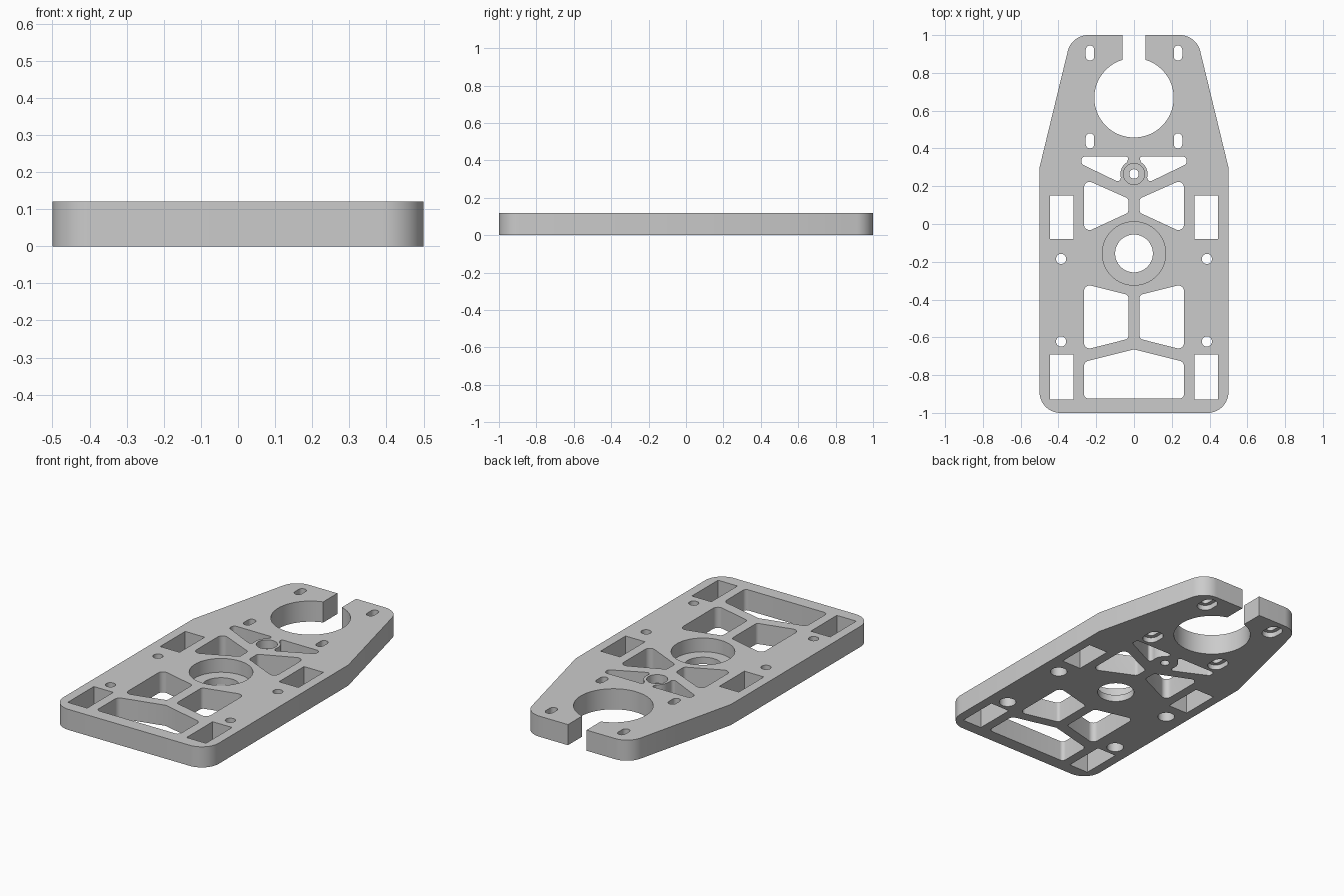
import bpy, bmesh
from math import sin, cos, pi, radians, tan
from mathutils import Vector

cube = bpy.data.objects.get("Cube")
if cube:
    bpy.data.objects.remove(cube, do_unlink=True)

T = 0.12  # plate thickness

grey = bpy.data.materials.new("plain grey")
grey.use_nodes = True
grey.diffuse_color = (0.6, 0.6, 0.6, 1)
grey.node_tree.nodes["Principled BSDF"].inputs["Base Color"].default_value = (0.6, 0.6, 0.6, 1)


def arc(cx, cy, r, a0, a1, n):
    angles = [radians(a0 + (a1 - a0) * i / n) for i in range(n + 1)]
    return [(cx + r * cos(a), cy + r * sin(a)) for a in angles]


def circle(cx, cy, r, n=64):
    return arc(cx, cy, r, 0, 360, n)[:-1]


def oblong(cx, cy, width, length):
    r, h = width / 2, (length - width) / 2
    return arc(cx, cy + h, r, 0, 180, 16) + arc(cx, cy - h, r, 180, 360, 16)


def rounded(corners, default=0.03, n=8):
    """Round each (x, y[, radius]) corner of a polygon."""
    out = []
    for i, c in enumerate(corners):
        r = c[2] if len(c) > 2 else default
        p = Vector(c[:2])
        if r == 0:
            out.append(tuple(p))
            continue
        u = (Vector(corners[i - 1][:2]) - p).normalized()
        v = (Vector(corners[(i + 1) % len(corners)][:2]) - p).normalized()
        half = u.angle(v) / 2
        centre = p + (u + v).normalized() * (r / sin(half))
        start = p + u * (r / tan(half)) - centre
        end = p + v * (r / tan(half)) - centre
        sweep = pi - 2 * half
        for k in range(n + 1):
            t = k / n
            q = (start * sin((1 - t) * sweep) + end * sin(t * sweep)) / sin(sweep)
            out.append(tuple(centre + q))
    return out


def mirrored(profile):
    return [(-x, y) for x, y in reversed(profile)]


def prism(bm, profile, z0, z1):
    low = [bm.verts.new((x, y, z0)) for x, y in profile]
    high = [bm.verts.new((x, y, z1)) for x, y in profile]
    bm.faces.new(low[::-1])
    bm.faces.new(high)
    for i in range(len(low)):
        bm.faces.new((low[i - 1], low[i], high[i], high[i - 1]))


def make_object(name, prisms):
    bm = bmesh.new()
    for profile, z0, z1 in prisms:
        prism(bm, profile, z0, z1)
    bmesh.ops.recalc_face_normals(bm, faces=bm.faces[:])
    mesh = bpy.data.meshes.new(name)
    bm.to_mesh(mesh)
    bm.free()
    mesh.materials.append(grey)
    obj = bpy.data.objects.new(name, mesh)
    bpy.context.collection.objects.link(obj)
    return obj


# Plate outline: straight sides, tapered towards the back
half = [(0.5, -1, 0.11), (0.5, 0.3, 0), (0.33, 1, 0.11)]
outline = rounded(half + [(-x, y, r) for x, y, r in reversed(half)], n=14)
plate = make_object("mounting_plate", [(outline, 0, T)])

# Openings on one side, repeated on the other
boss_y = 0.265
boss_edge = [(x, y, 0) for x, y in arc(0, boss_y, 0.072, 195, 122, 8)]
side = [
    rounded([(-0.278, 0.357, 0.02), (-0.278, 0.317, 0.02), (-0.075, 0.219, 0.016)]
            + boss_edge + [(-0.025, 0.357, 0.012)]),
    rounded([(-0.265, 0.239), (-0.265, -0.049), (-0.03, 0.06, 0.02), (-0.03, 0.135, 0.02)]),
    rounded([(-0.265, -0.317), (-0.265, -0.667), (-0.03, -0.608, 0.02), (-0.03, -0.376, 0.02)]),
]
for y0, y1 in ((-0.08, 0.15), (-0.93, -0.69)):
    side.append([(-0.445, y0), (-0.32, y0), (-0.32, y1), (-0.445, y1)])

screw_y = (-0.185, -0.622)
slot_y = (0.905, 0.44)
side += [circle(-0.386, y, 0.027, 32) for y in screw_y]
side += [oblong(-0.233, y, 0.045, 0.08) for y in slot_y]

# Openings on the centre line
centre = [
    arc(0, 0.668, 0.21, 106.6, 433.4, 80) + [(0.06, 1.1), (-0.06, 1.1)],
    circle(0, boss_y, 0.025, 32),
    circle(0, -0.156, 0.1),
    rounded([(-0.265, -0.73), (-0.265, -0.923, 0.022), (0.265, -0.923, 0.022),
             (0.265, -0.73), (0, -0.664, 0)]),
]
through = [(p, -0.1, T + 0.1) for p in side + [mirrored(p) for p in side] + centre]

# Counterbores: round ones from above, screw and slot recesses from below
recesses = [(circle(0, -0.156, 0.168), T - 0.08, T + 0.1),
            (circle(0, boss_y, 0.056, 40), T - 0.05, T + 0.1)]
for s in (-1, 1):
    recesses += [(circle(s * 0.386, y, 0.046, 40), -0.1, 0.07) for y in screw_y]
    recesses += [(oblong(s * 0.233, y, 0.09, 0.125), -0.1, 0.03) for y in slot_y]

bpy.ops.object.select_all(action='DESELECT')
plate.select_set(True)
bpy.context.view_layer.objects.active = plate
for name, prisms in (("opening_cutter", through), ("recess_cutter", recesses)):
    cutter = make_object(name, prisms)
    cutter.hide_render = True
    mod = plate.modifiers.new(name, 'BOOLEAN')
    mod.operation = 'DIFFERENCE'
    mod.solver = 'EXACT'
    mod.object = cutter
    bpy.ops.object.modifier_apply(modifier=mod.name)
    bpy.data.objects.remove(cutter, do_unlink=True)

bpy.ops.object.shade_smooth_by_angle(angle=radians(30))
